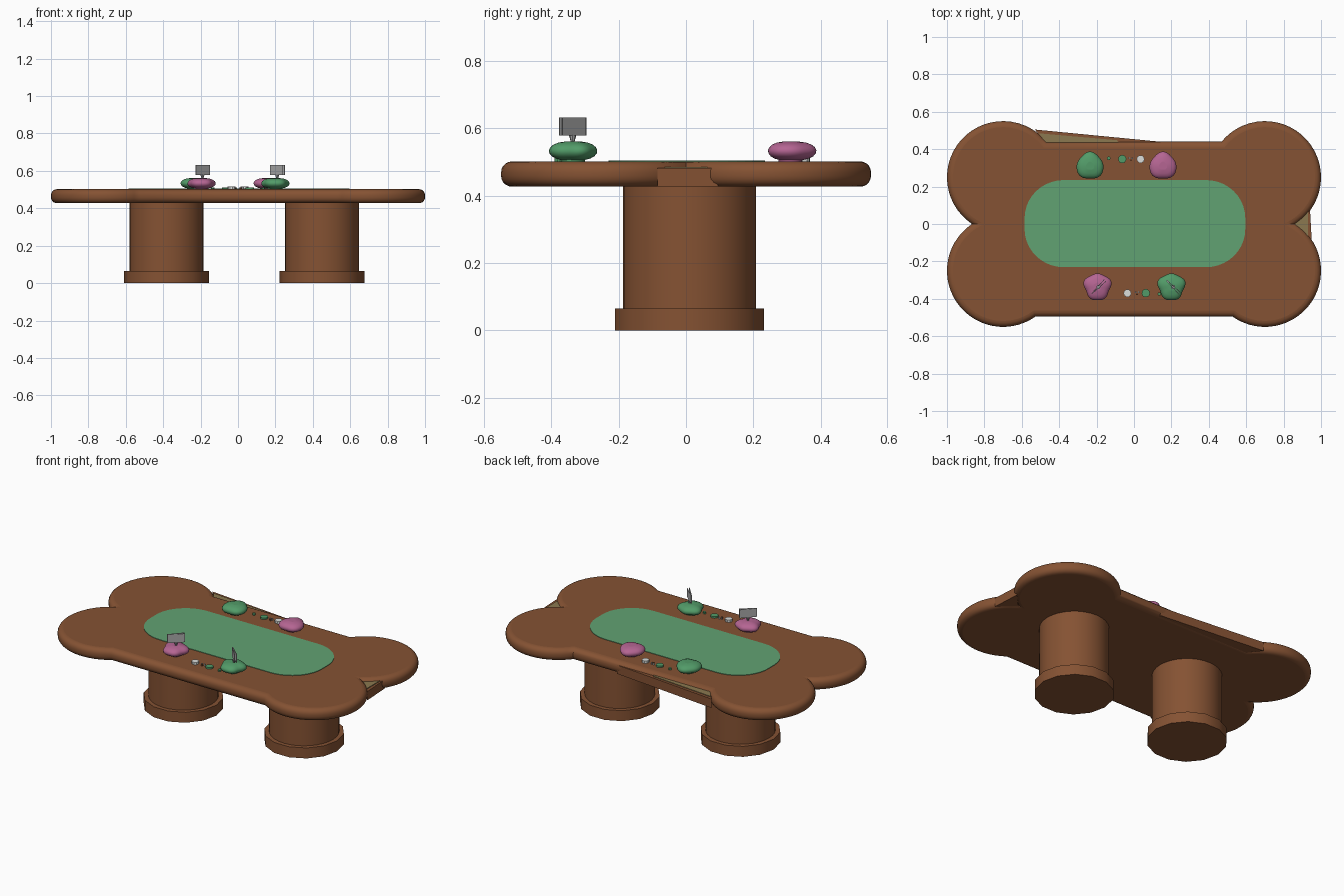
import bpy, bmesh, math
from math import sin, cos, pi, sqrt, atan2, radians

if "Cube" in bpy.data.objects:
    bpy.data.objects.remove(bpy.data.objects["Cube"])


def material(name, rgb):
    m = bpy.data.materials.new(name)
    m.diffuse_color = (*rgb, 1)
    m.use_nodes = True
    m.node_tree.nodes["Principled BSDF"].inputs["Base Color"].default_value = m.diffuse_color
    return m


BROWN = material("brown wood", (0.235, 0.085, 0.033))
FELT = material("felt green", (0.12, 0.36, 0.17))
GREEN = material("cushion green", (0.085, 0.33, 0.14))
PINK = material("cushion pink", (0.46, 0.13, 0.29))
OLIVE = material("olive", (0.26, 0.19, 0.08))
GREY = material("card grey", (0.42, 0.42, 0.42))
WHITE = material("chip white", (0.72, 0.74, 0.72))


def finish(bm, name, mat, angle=35):
    """Smooth the sides, keep flat caps flat and sharp edges sharp."""
    bmesh.ops.recalc_face_normals(bm, faces=bm.faces)
    for f in bm.faces:
        f.smooth = len(f.verts) <= 4 and angle > 0
    for e in bm.edges:
        if e.calc_face_angle(0) > radians(angle):
            e.smooth = False
    me = bpy.data.meshes.new(name)
    bm.to_mesh(me)
    bm.free()
    me.materials.append(mat)
    ob = bpy.data.objects.new(name, me)
    bpy.context.collection.objects.link(ob)
    return ob


def loft(name, rings, mat, angle=35):
    """Skin closed rings of equal length and cap both ends."""
    bm = bmesh.new()
    vs = [[bm.verts.new(p) for p in r] for r in rings]
    n = len(rings[0])
    for a, b in zip(vs, vs[1:]):
        for i in range(n):
            j = (i + 1) % n
            bm.faces.new((a[i], a[j], b[j], b[i]))
    bm.faces.new(vs[0])
    bm.faces.new(vs[-1])
    return finish(bm, name, mat, angle)


def plate(name, pts, z0, z1, mat, angle=0):
    return loft(name, [[(x, y, z) for x, y in pts] for z in (z0, z1)], mat, angle)


def disc(name, x, y, r, z0, z1, n, mat, angle=35):
    pts = [(x + r * cos(2 * pi * i / n), y + r * sin(2 * pi * i / n)) for i in range(n)]
    return plate(name, pts, z0, z1, mat, angle)


# bone-shaped table top: four lobes joined by straight front and back edges
def bone(d):
    r, cx, cy, n = 0.30 - d, 0.70, 0.25, 28
    nx = sqrt(r * r - cy * cy)
    pts = []

    def arc(sx, sy, a0, a1):
        while a1 < a0:
            a1 += 2 * pi
        for i in range(n):
            a = a0 + (a1 - a0) * i / n
            pts.append((sx * cx + r * cos(a), sy * cy + r * sin(a)))
        return a1

    def edge_angle(sx, sy, y):
        h = y - d - cy
        return atan2(sy * h, -sx * sqrt(r * r - h * h))

    for sx, sy, y in ((1, -1, 0.495), (1, 1, 0.44), (-1, 1, 0.44), (-1, -1, 0.495)):
        e, notch = edge_angle(sx, sy, y), atan2(-sy * cy, sx * nx)
        a0, a1 = (e, notch) if sx * sy < 0 else (notch, e)
        end = arc(sx, sy, a0, a1)
        if sx * sy > 0:
            pts.append((sx * cx + r * cos(end), sy * cy + r * sin(end)))
    # the notch points shared by two lobes come from the following arc
    return pts


B, Z0, Z1 = 0.032, 0.427, 0.502
steps = [i * pi / 10 for i in range(6)]
profile = [(B - B * sin(t), Z0 + B - B * cos(t)) for t in steps]
profile += [(B - B * cos(t), Z1 - B + B * sin(t)) for t in steps]
loft("table_top", [[(x, y, z) for x, y in bone(d)] for d, z in profile], BROWN)

# wedges that web the back edge and the right notch, with olive tops
plate("back_web", [(-0.53, 0.505), (-0.47, 0.425), (0.17, 0.425), (0.17, 0.437)], Z0, 0.482, BROWN)
plate("back_web_top", [(-0.51, 0.485), (-0.47, 0.43), (-0.08, 0.43), (-0.09, 0.448)], 0.482, 0.486, OLIVE)
plate("notch_web", [(0.85, 0), (0.95, -0.085), (0.94, 0.095)], Z0, 0.482, BROWN)
plate("notch_web_top", [(0.86, 0), (0.93, -0.065), (0.93, 0.085)], 0.482, 0.486, OLIVE)

# felt playing surface with wide rounded corners
felt = []
for sx, sy, a0 in ((1, 1, 0), (-1, 1, pi / 2), (-1, -1, pi), (1, -1, 1.5 * pi)):
    for i in range(11):
        a = a0 + pi / 2 * i / 10
        felt.append((0.005 + sx * 0.38 + 0.21 * cos(a), 0.002 + sy * 0.03 + 0.203 * sin(a)))
plate("felt", felt, 0.500, 0.505, FELT)

# two round legs with wider feet
for side, x in (("left", -0.382), ("right", 0.448)):
    disc(side + "_leg", x, 0.01, 0.198, 0.05, 0.44, 32, BROWN)
    disc(side + "_foot", x, 0.01, 0.227, 0, 0.065, 14, BROWN)


# lobed pad-shaped cushions
def cushion(name, x, y, turn, lobes, mat):
    rings = []
    for k in range(9):
        t = -pi / 2 + 0.35 + (pi - 0.55) * k / 8
        w, z = cos(t) ** 0.75, 0.533 + 0.029 * sin(t)
        ring = []
        for i in range(36):
            a = 2 * pi * i / 36
            r = 0.072 * w * (1 + 0.06 * cos(3 * (a - turn)) + lobes * cos(5 * (a - turn)))
            ring.append((x + r * cos(a), y + r * sin(a), z))
        rings.append(ring)
    loft(name, rings, mat, 60)
    disc(name + "_base", x, y, 0.035, 0.50, 0.512, 16, mat)


cushion("back_left_cushion", -0.235, 0.31, pi / 2, 0.02, GREEN)
cushion("back_right_cushion", 0.155, 0.31, pi / 2, 0.02, PINK)
cushion("front_left_cushion", -0.195, -0.335, -pi / 2, -0.05, PINK)
cushion("front_right_cushion", 0.20, -0.335, -pi / 2, -0.05, GREEN)


# standing cards on the front cushions, each on a small stem
def cards(name, x, y, turn):
    for k in (-1, 1):
        a = turn + k * 0.05
        ux, uy = cos(a), sin(a)
        ox, oy = -uy * 0.004 * k, ux * 0.004 * k
        pts = [(x + ox + ux * s * 0.05 - uy * t * 0.0015, y + oy + uy * s * 0.05 + ux * t * 0.0015)
               for s, t in ((-1, -1), (1, -1), (1, 1), (-1, 1))]
        plate(f"{name}_{k + 2}", pts, 0.579, 0.632, GREY)
    stem = [[(x + r * cos(i * pi / 4), y + r * sin(i * pi / 4), z) for i in range(8)]
            for r, z in ((0.004, 0.555), (0.011, 0.58))]
    loft(name + "_stem", stem, GREY)


cards("left_cards", -0.19, -0.337, pi / 4)
cards("right_cards", 0.21, -0.337, -pi / 4)

# rows of small chips between the cushions
for row, y, s in (("back", 0.347, 1), ("front", -0.37, -1)):
    disc(row + "_white_chip", s * 0.035, y, 0.021, 0.50, 0.517, 10, WHITE)
    disc(row + "_green_chip", s * -0.063, y, 0.022, 0.50, 0.512, 14, GREEN)
    disc(row + "_small_chip", s * -0.135, y + 0.004 * s, 0.010, 0.50, 0.512, 6, GREEN)
    for i, (dx, dy) in enumerate(((-0.026, 0.006), (-0.016, -0.006), (-0.01, 0.005))):
        disc(f"{row}_bead_{i + 1}", s * dx, y + dy, 0.005, 0.50, 0.512, 8, (WHITE, BROWN, GREY)[i])
